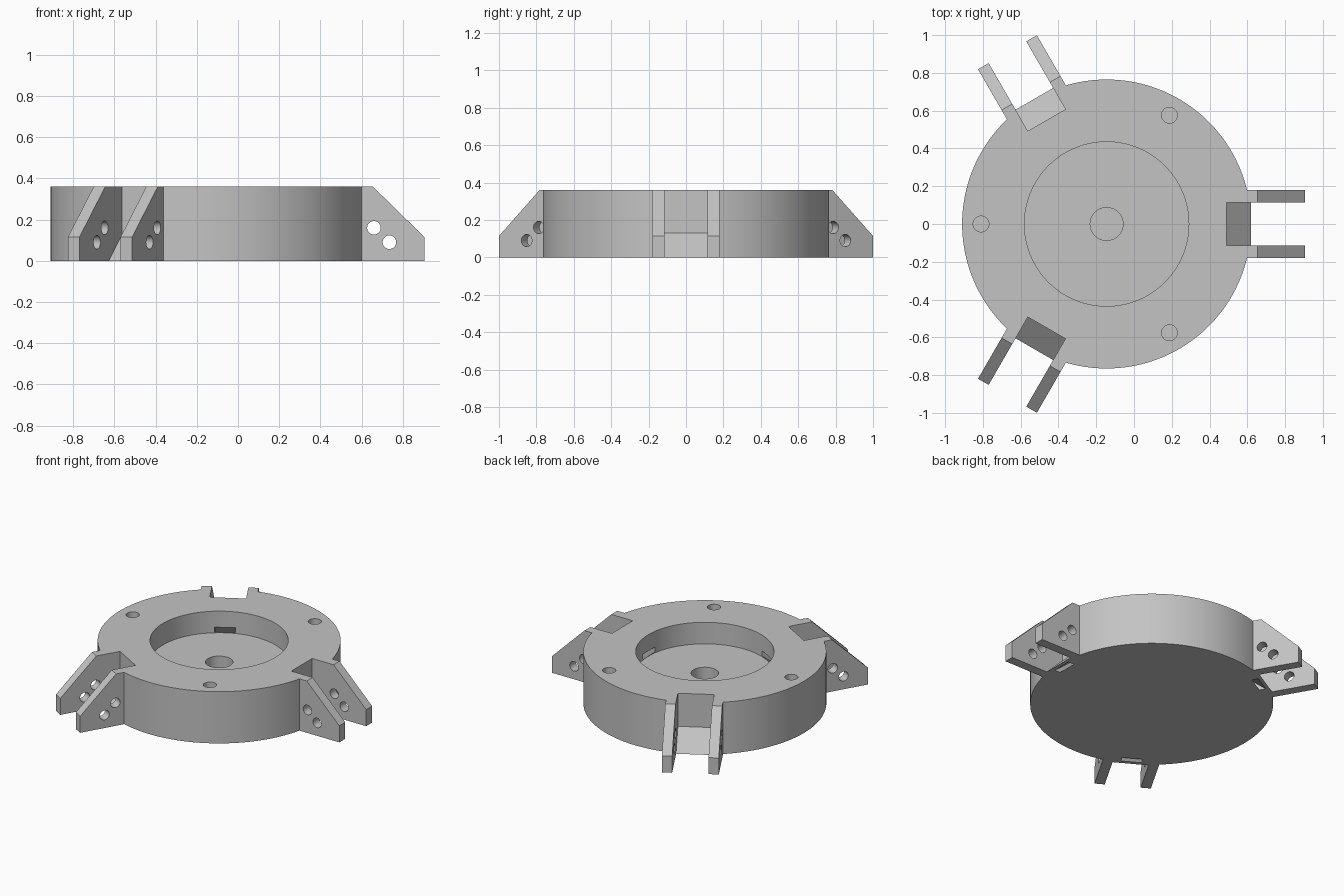
import bpy, bmesh, math
from mathutils import Matrix, Vector

cube = bpy.data.objects.get("Cube")
if cube:
    bpy.data.objects.remove(cube, do_unlink=True)

CENTRE = Matrix.Translation((-0.145, 0, 0))   # disc axis
HEIGHT = 0.36
RADIUS = 0.765

grey = bpy.data.materials.new("plain grey")
grey.use_nodes = True
colour = (0.55, 0.55, 0.55, 1)
grey.diffuse_color = colour
grey.node_tree.nodes["Principled BSDF"].inputs["Base Color"].default_value = colour


def make_object(name, bm, matrix):
    bmesh.ops.recalc_face_normals(bm, faces=bm.faces)
    bm.transform(matrix)
    mesh = bpy.data.meshes.new(name)
    bm.to_mesh(mesh)
    bm.free()
    mesh.materials.append(grey)
    obj = bpy.data.objects.new(name, mesh)
    bpy.context.collection.objects.link(obj)
    return obj


def cylinder(name, radius, z0, z1, matrix, segments=48):
    bm = bmesh.new()
    bmesh.ops.create_cone(bm, cap_ends=True, segments=segments, radius1=radius,
                          radius2=radius, depth=z1 - z0)
    bm.transform(Matrix.Translation((0, 0, (z0 + z1) / 2)))
    return make_object(name, bm, matrix)


def prism(name, profile, half_width, matrix):
    """Extrude an (outward, up) profile across the arm's width."""
    bm = bmesh.new()
    face = bm.faces.new([bm.verts.new((r, -half_width, z)) for r, z in profile])
    new = bmesh.ops.extrude_face_region(bm, geom=[face])["geom"]
    bmesh.ops.translate(bm, vec=(0, 2 * half_width, 0),
                        verts=[v for v in new if isinstance(v, bmesh.types.BMVert)])
    return make_object(name, bm, matrix)


def combine(target, tool, operation):
    mod = target.modifiers.new(operation.lower(), 'BOOLEAN')
    mod.operation = operation
    mod.solver = 'EXACT'
    mod.object = tool
    bpy.context.view_layer.objects.active = target
    bpy.ops.object.modifier_apply(modifier=mod.name)
    bpy.data.objects.remove(tool, do_unlink=True)


def turned(degrees):
    return CENTRE @ Matrix.Rotation(math.radians(degrees), 4, 'Z')


# Round base
base = cylinder("mounting_base", RADIUS, 0, HEIGHT, CENTRE, 160)

# Three sloped arm blocks joined to the base
arm_profile = [(0.6, 0), (1.05, 0), (1.05, 0.115), (0.8, HEIGHT), (0.6, HEIGHT)]
for angle in (0, 120, 240):
    combine(base, prism("arm_block", arm_profile, 0.18, turned(angle)), 'UNION')

# Central recess and blind centre hole
combine(base, cylinder("recess_cutter", 0.435, 0.21, 0.5, CENTRE, 128), 'DIFFERENCE')
combine(base, cylinder("centre_hole_cutter", 0.087, 0.07, 0.3, CENTRE), 'DIFFERENCE')

slot_profile = [(0.635, 0.13), (0.635, 0.5), (1.2, 0.5), (1.2, -0.435)]
tunnel_profile = [(0.40, 0.24), (0.40, 0.275), (0.78, -0.032), (0.737, -0.032)]
for angle in (0, 120, 240):
    place = turned(angle)
    # Slot that splits each block into two lugs
    combine(base, prism("slot_cutter", slot_profile, 0.115, place), 'DIFFERENCE')
    # Slanted passage from the recess wall to the underside
    combine(base, prism("passage_cutter", tunnel_profile, 0.067, place), 'DIFFERENCE')
    # Pin holes across both lugs
    for r, z in ((0.805, 0.16), (0.88, 0.09)):
        across = (place @ Matrix.Translation((r, 0, z))
                  @ Matrix.Rotation(math.pi / 2, 4, 'X'))
        combine(base, cylinder("pin_cutter", 0.033, -0.3, 0.3, across, 32), 'DIFFERENCE')
    # Screw hole in the rim between arms
    screw = turned(angle + 60) @ Matrix.Translation((0.665, 0, 0))
    combine(base, cylinder("screw_cutter", 0.042, 0.12, 0.5, screw, 32), 'DIFFERENCE')

# Smooth round walls, crisp edges
bpy.ops.object.select_all(action='DESELECT')
base.select_set(True)
bpy.context.view_layer.objects.active = base
bpy.ops.object.shade_smooth_by_angle(angle=math.radians(30))
